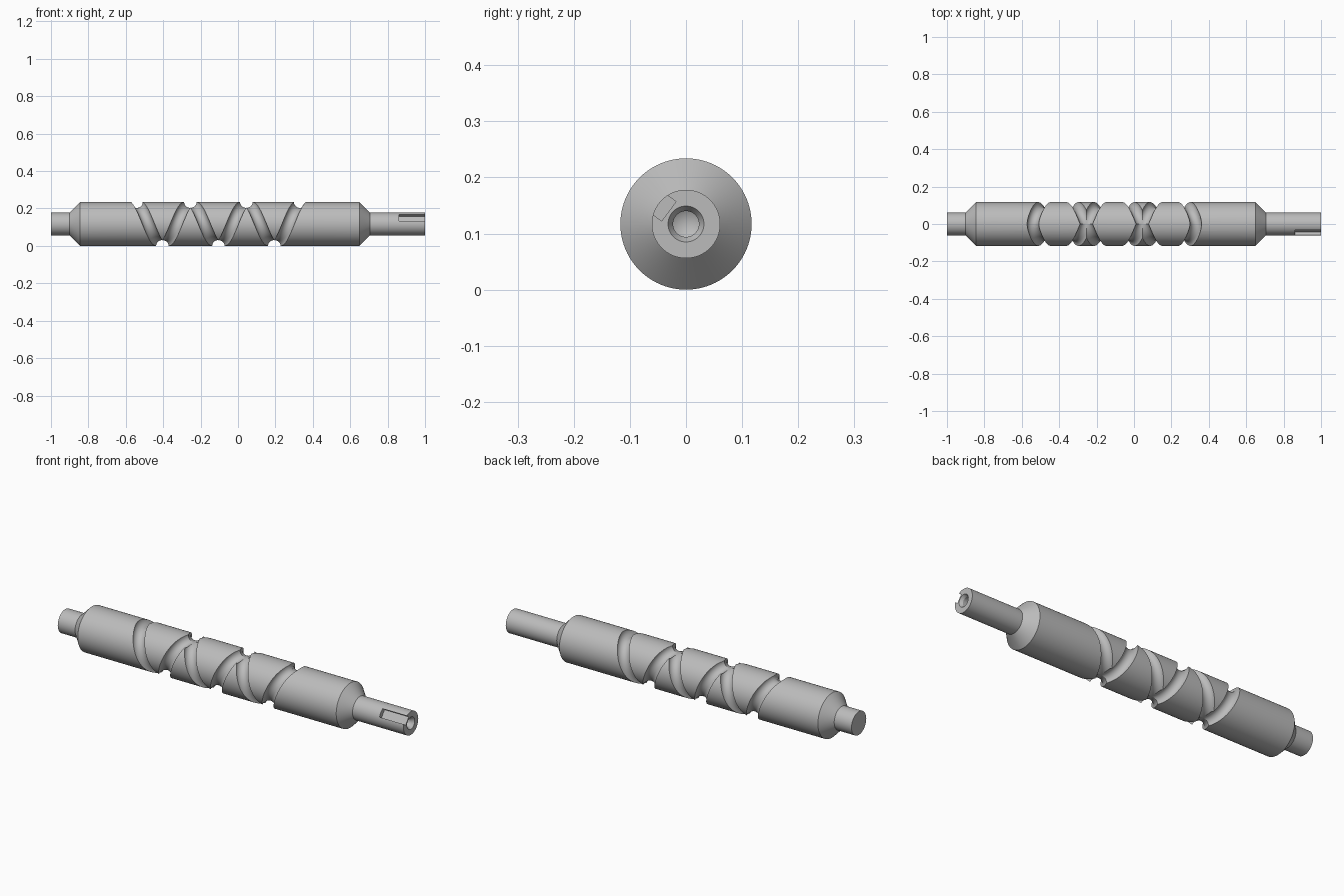
import bpy, bmesh, math
from mathutils import Vector, Matrix

cube = bpy.data.objects.get("Cube")
if cube:
    bpy.data.objects.remove(cube)

R = 0.117            # body radius, also the height of the axis
SHAFT = 0.061        # journal radius
GROOVE = 0.031       # groove section radius
START, MID = -0.555, -0.105
PITCH = 0.3 / math.tau
END = 3 * math.tau   # three turns each way

steel = bpy.data.materials.new("steel grey")
steel.use_nodes = True
grey = (0.5, 0.5, 0.5, 1)
steel.diffuse_color = grey
steel.node_tree.nodes["Principled BSDF"].inputs["Base Color"].default_value = grey


def make_object(name, bm, helper=False):
    bmesh.ops.recalc_face_normals(bm, faces=bm.faces)
    mesh = bpy.data.meshes.new(name)
    bm.to_mesh(mesh)
    bm.free()
    mesh.materials.append(steel)
    obj = bpy.data.objects.new(name, mesh)
    bpy.context.collection.objects.link(obj)
    obj.hide_render = helper
    return obj


def lathe(name, profile, segments=96):
    """Revolve (x, radius) points around the long axis."""
    bm = bmesh.new()
    verts = [bm.verts.new((x, 0, R + r)) for x, r in profile]
    edges = [bm.edges.new(pair) for pair in zip(verts, verts[1:])]
    bmesh.ops.spin(bm, geom=verts + edges, cent=(0, 0, R), axis=(1, 0, 0),
                   angle=math.tau, steps=segments, use_duplicate=False)
    bmesh.ops.remove_doubles(bm, verts=bm.verts, dist=1e-5)
    return make_object(name, bm)


def path_point(t, hand):
    """Helix that rounds off into the return helix at both ends."""
    if t < END / 2:
        x = START + PITCH * math.hypot(t, 0.31)
    else:
        x = 2 * MID - START - PITCH * math.hypot(END - t, 0.31)
    return Vector((x, hand * R * math.sin(t), R + R * math.cos(t)))


def groove_cutter(name, hand, radius, overlap, sides=24, steps=288):
    """Tube swept along one half of the endless groove."""
    bm = bmesh.new()
    rings = []
    step = END / steps
    for i in range(-overlap, steps + overlap + 1):
        t = i * step
        p = path_point(t, hand)
        tangent = (path_point(t + 0.01, hand) - path_point(t - 0.01, hand)).normalized()
        out = Vector((0, hand * math.sin(t), math.cos(t)))
        side = tangent.cross(out).normalized()
        rings.append([bm.verts.new(p + radius * (math.cos(a) * out + math.sin(a) * side))
                      for a in (math.tau * k / sides for k in range(sides))])
    for a, b in zip(rings, rings[1:]):
        for k in range(sides):
            n = (k + 1) % sides
            bm.faces.new((a[k], a[n], b[n], b[k]))
    bm.faces.new(rings[0])
    bm.faces.new(rings[-1])
    return make_object(name, bm, helper=True)


# Turned shaft with chamfered shoulders and a centre-drilled right end
shaft = lathe("grooved_shaft", [
    (-1, 0), (-1, SHAFT), (-0.9, SHAFT), (-0.845, R),
    (0.65, R), (0.705, SHAFT), (1, SHAFT),
    (1, 0.032), (0.985, 0.023), (0.92, 0.023), (0.907, 0)])

# Keyway block, tilted around the axis
bm = bmesh.new()
tilt = Matrix.Rotation(math.radians(53.6), 4, 'X')
bmesh.ops.create_cube(bm, size=1, matrix=Matrix.Translation((0, 0, R)) @ tilt
                      @ Matrix.Translation((0.96, 0, 0.068))
                      @ Matrix.Diagonal((0.2, 0.043, 0.06, 1)))
keyway = make_object("keyway_cutter", bm, helper=True)

cutters = [groove_cutter("right_hand_groove_cutter", 1, GROOVE, 3),
           groove_cutter("left_hand_groove_cutter", -1, GROOVE - 0.0002, 0),
           keyway]

# Cut the grooves and keyway, then tidy up
bpy.context.view_layer.objects.active = shaft
shaft.select_set(True)
for cutter in cutters:
    mod = shaft.modifiers.new(cutter.name, 'BOOLEAN')
    mod.operation = 'DIFFERENCE'
    mod.solver = 'EXACT'
    mod.object = cutter
    bpy.ops.object.modifier_apply(modifier=mod.name)
for cutter in cutters:
    bpy.data.objects.remove(cutter)
bpy.ops.object.shade_smooth_by_angle(angle=math.radians(30))
